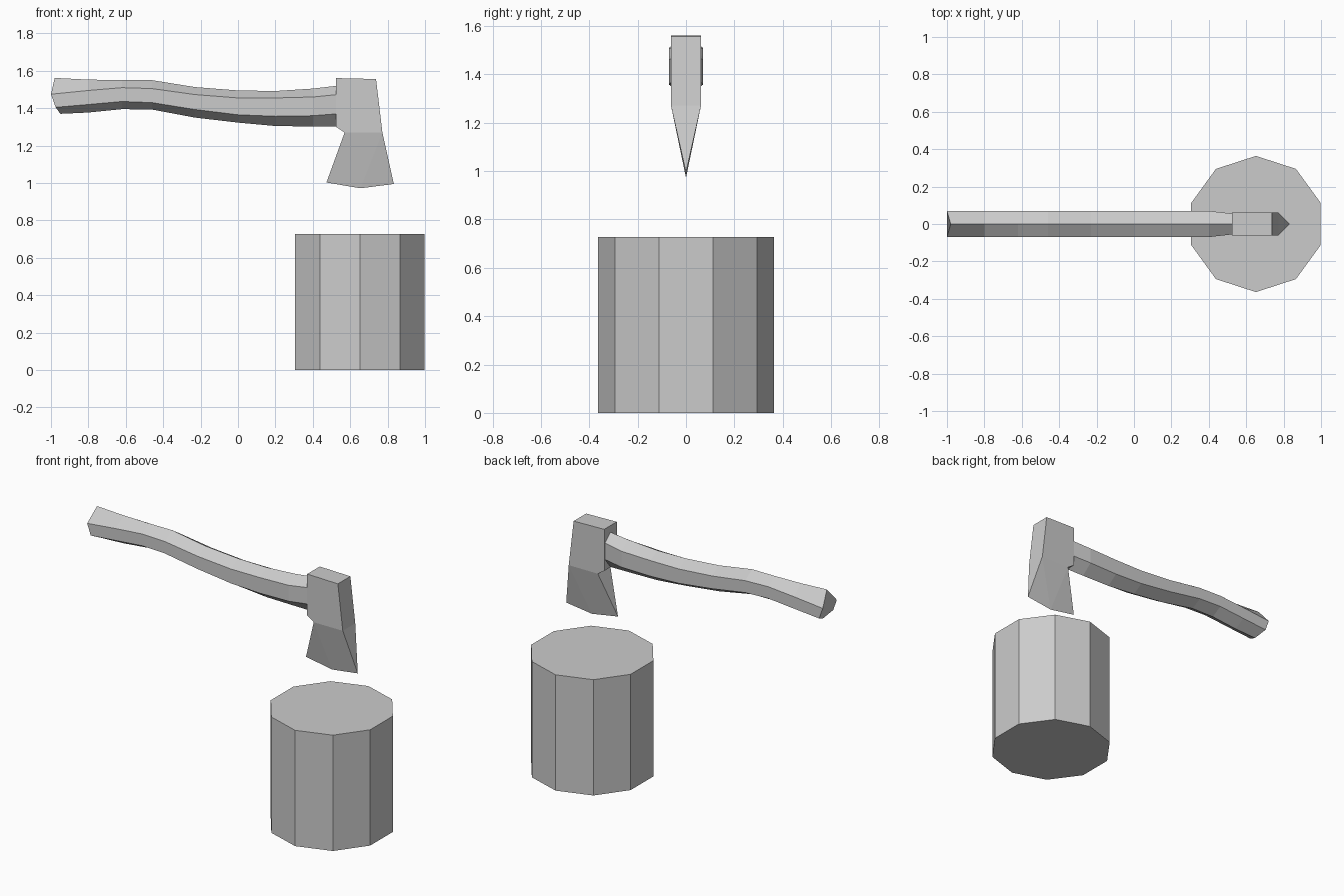
import bpy, bmesh
from math import sin, cos, tau

if "Cube" in bpy.data.objects:
    bpy.data.objects.remove(bpy.data.objects["Cube"])


def finish(bm, name):
    bmesh.ops.recalc_face_normals(bm, faces=bm.faces)
    mesh = bpy.data.meshes.new(name)
    bm.to_mesh(mesh)
    bm.free()
    obj = bpy.data.objects.new(name, mesh)
    bpy.context.collection.objects.link(obj)
    return obj


def loft(name, rings):
    """Skin a series of closed rings and cap both ends."""
    bm = bmesh.new()
    loops = [[bm.verts.new(p) for p in ring] for ring in rings]
    n = len(loops[0])
    for a, b in zip(loops, loops[1:]):
        for i in range(n):
            j = (i + 1) % n
            bm.faces.new((a[i], a[j], b[j], b[i]))
    bm.faces.new(loops[0])
    bm.faces.new(loops[-1])
    return finish(bm, name)


# Chopping block: ten-sided cylinder with a corner facing +y
def circle(z, r=0.364, n=10):
    return [(0.652 + r * sin(tau * i / n), r * cos(tau * i / n), z) for i in range(n)]


loft("chopping_block", [circle(0), circle(0.728)])


# Handle: hexagonal section, ridge on top and bottom
def hexagon(x, half, top, upper, lower, bottom, lean=(0, 0, 0, 0)):
    xt, xu, xl, xb = (x + d for d in lean)
    return [(xt, 0, top), (xu, half, upper), (xl, half, lower),
            (xb, 0, bottom), (xl, -half, lower), (xu, -half, upper)]


stations = [
    (-0.80, 0.07, 1.553, 1.495, 1.420, 1.377),
    (-0.62, 0.07, 1.550, 1.510, 1.436, 1.395),
    (-0.46, 0.07, 1.550, 1.505, 1.430, 1.393),
    (-0.23, 0.07, 1.513, 1.473, 1.393, 1.350),
    (0.00, 0.07, 1.495, 1.455, 1.365, 1.323),
    (0.20, 0.07, 1.492, 1.455, 1.357, 1.305),
    (0.40, 0.07, 1.505, 1.460, 1.360, 1.302),
    (0.53, 0.055, 1.520, 1.473, 1.370, 1.301),
]
butt = hexagon(-1.0, 0.07, 1.562, 1.475, 1.405, 1.37, lean=(0.02, 0, 0.025, 0.05))
loft("handle", [butt] + [hexagon(*s) for s in stations])

# Axe head: flat-sided body narrowing to a flared cutting edge
body = [(0.525, 1.561), (0.738, 1.556), (0.772, 1.27), (0.57, 1.27), (0.525, 1.30)]
edge = [(0.833, 0.995), (0.655, 0.972), (0.473, 1.003)]
bm = bmesh.new()
sides = [[bm.verts.new((x, y, z)) for x, z in body] for y in (-0.062, 0.062)]
heel, tip, toe = [bm.verts.new((x, 0, z)) for x, z in edge]
for s in sides:
    bm.faces.new(s)
    bm.faces.new((s[3], s[2], tip))
    bm.faces.new((s[2], heel, tip))
    bm.faces.new((s[3], tip, toe))
f, b = sides
for i in (0, 1, 3, 4):
    j = (i + 1) % 5
    bm.faces.new((f[i], f[j], b[j], b[i]))
bm.faces.new((f[2], b[2], heel))
bm.faces.new((f[3], b[3], toe))
finish(bm, "axe_head")
